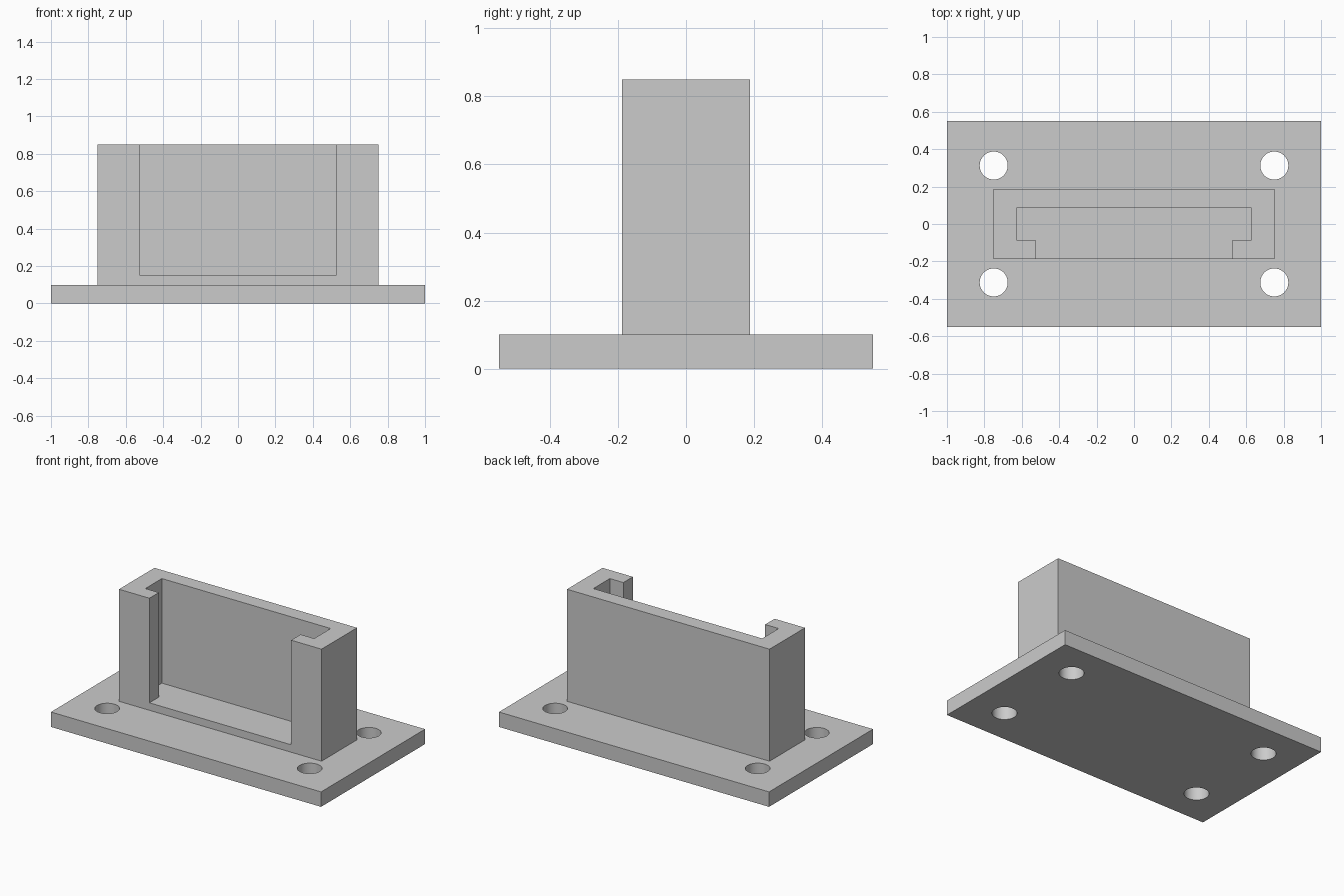
import bpy, bmesh, math

if "Cube" in bpy.data.objects:
    bpy.data.objects.remove(bpy.data.objects["Cube"])

# Single grey material
grey = bpy.data.materials.new("light_grey")
grey.use_nodes = True
colour = (0.6, 0.6, 0.6, 1)
grey.diffuse_color = colour
grey.node_tree.nodes["Principled BSDF"].inputs["Base Color"].default_value = colour


def prism(name, outline, z0, z1):
    """Extrude a closed xy outline from z0 to z1."""
    bm = bmesh.new()
    face = bm.faces.new([bm.verts.new((x, y, z0)) for x, y in outline])
    top = bmesh.ops.extrude_face_region(bm, geom=[face])["geom"]
    bmesh.ops.translate(bm, vec=(0, 0, z1 - z0),
                        verts=[v for v in top if isinstance(v, bmesh.types.BMVert)])
    bmesh.ops.recalc_face_normals(bm, faces=bm.faces)
    mesh = bpy.data.meshes.new(name)
    bm.to_mesh(mesh)
    bm.free()
    mesh.materials.append(grey)
    obj = bpy.data.objects.new(name, mesh)
    bpy.context.collection.objects.link(obj)
    return obj


def rectangle(hx, hy):
    return [(-hx, -hy), (hx, -hy), (hx, hy), (-hx, hy)]


def circle(cx, cy, r, n=48):
    return [(cx + r * math.cos(math.tau * i / n), cy + r * math.sin(math.tau * i / n))
            for i in range(n)]


def cut(target, cutter):
    cutter.hide_render = True
    mod = target.modifiers.new("cut", "BOOLEAN")
    mod.operation, mod.solver, mod.object = "DIFFERENCE", "EXACT", cutter
    bpy.context.view_layer.objects.active = target
    bpy.ops.object.modifier_apply(modifier=mod.name)
    bpy.data.objects.remove(cutter)


# Base plate with four screw holes
base = prism("base_plate", rectangle(1, 0.55), 0, 0.1)
for sx in (-1, 1):
    for sy in (-1, 1):
        cut(base, prism("hole_cutter", circle(sx * 0.75, sy * 0.3125, 0.075), -0.1, 0.2))

# Upright holder: a block with a pocket that opens through a narrower front slot
holder = prism("slotted_holder", rectangle(0.75, 0.1875), 0.1, 0.85)
half = [(0.525, -0.3), (0.525, -0.0875), (0.625, -0.0875), (0.625, 0.0875)]
pocket = half + [(-x, y) for x, y in reversed(half)]
cut(holder, prism("pocket_cutter", pocket, 0.15, 1))

# Smooth hole walls, keep every edge sharp
bpy.ops.object.select_all(action="DESELECT")
base.select_set(True)
bpy.context.view_layer.objects.active = base
bpy.ops.object.shade_smooth_by_angle(angle=math.radians(30))
